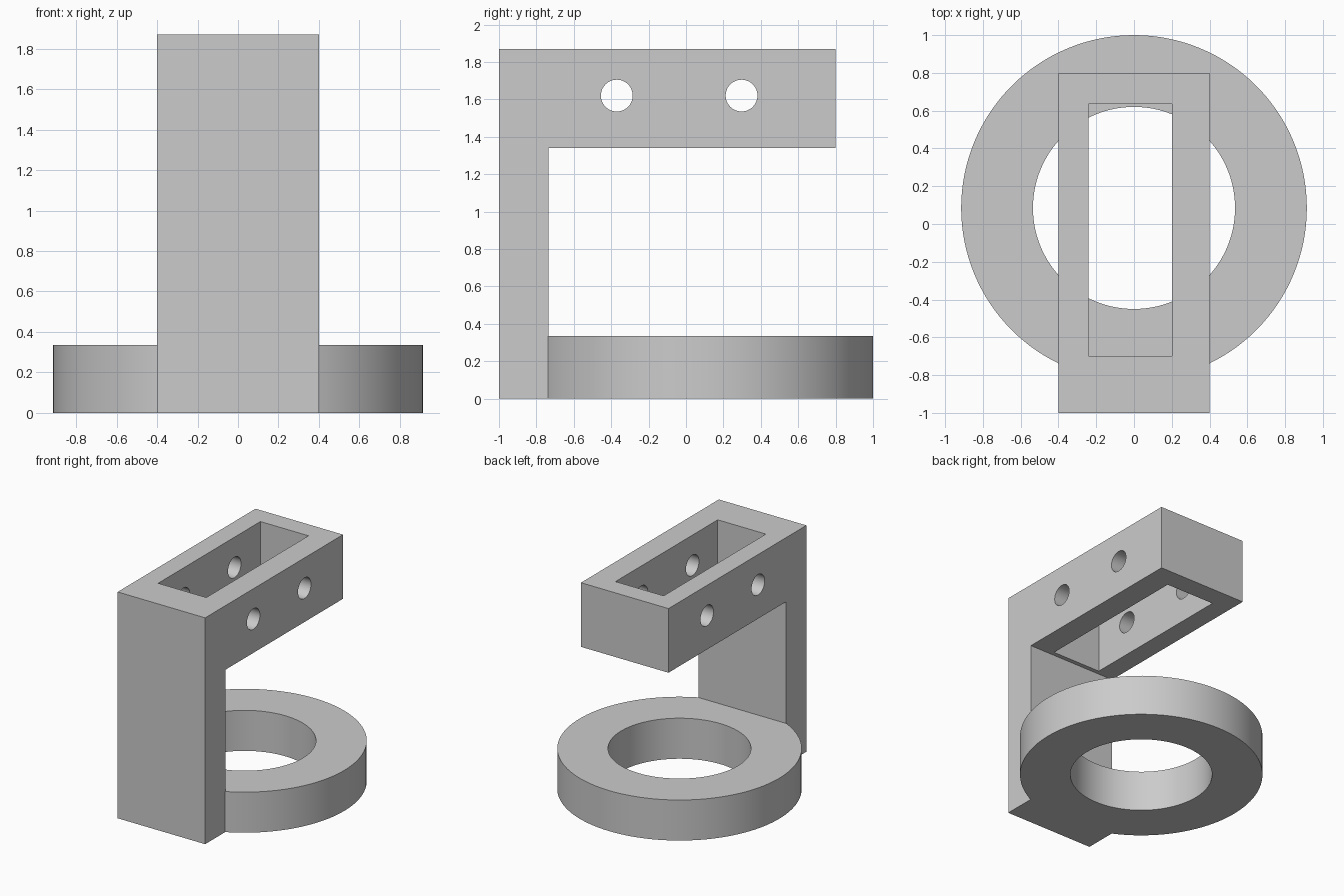
import bpy, bmesh, math
from mathutils import Matrix

cube = bpy.data.objects.get("Cube")
if cube:
    bpy.data.objects.remove(cube, do_unlink=True)

grey = bpy.data.materials.new("light grey")
grey.use_nodes = True
grey.diffuse_color = (0.6, 0.6, 0.6, 1)
grey.node_tree.nodes["Principled BSDF"].inputs["Base Color"].default_value = (0.6, 0.6, 0.6, 1)


def make_object(name, bm):
    bmesh.ops.recalc_face_normals(bm, faces=bm.faces)
    mesh = bpy.data.meshes.new(name)
    bm.to_mesh(mesh)
    bm.free()
    mesh.materials.append(grey)
    obj = bpy.data.objects.new(name, mesh)
    bpy.context.collection.objects.link(obj)
    return obj


def prism(name, outline, x0, x1):
    """Extrude a (y, z) outline from x0 to x1."""
    bm = bmesh.new()
    face = bm.faces.new([bm.verts.new((x0, y, z)) for y, z in outline])
    side = bmesh.ops.extrude_face_region(bm, geom=[face])["geom"]
    bmesh.ops.translate(bm, vec=(x1 - x0, 0, 0),
                        verts=[v for v in side if isinstance(v, bmesh.types.BMVert)])
    return make_object(name, bm)


def cylinder(name, radius, depth, matrix, sides):
    bm = bmesh.new()
    bmesh.ops.create_cone(bm, cap_ends=True, segments=sides, radius1=radius,
                          radius2=radius, depth=depth, matrix=matrix)
    return make_object(name, bm)


def combine(target, other, operation):
    """Apply a boolean and remove the helper object."""
    mod = target.modifiers.new(operation.title(), 'BOOLEAN')
    mod.operation, mod.solver, mod.object = operation, 'EXACT', other
    bpy.context.view_layer.objects.active = target
    bpy.ops.object.modifier_apply(modifier=mod.name)
    bpy.data.objects.remove(other, do_unlink=True)


# Upright post and top arm as one bent profile
front, post_back, arm_back = -1.0, -0.735, 0.8
top, arm_bottom = 1.87, 1.34
bracket = prism("bracket", [(front, 0), (post_back, 0), (post_back, arm_bottom),
                            (arm_back, arm_bottom), (arm_back, top), (front, top)], -0.4, 0.4)

# Base ring joined to the post, with its round opening
ring_y, ring_height = 0.085, 0.335
centre = Matrix.Translation((0, ring_y, ring_height / 2))
combine(bracket, cylinder("ring", 0.915, ring_height, centre, 128), 'UNION')
combine(bracket, cylinder("ring_opening", 0.535, ring_height + 0.2, centre, 128), 'DIFFERENCE')

# Slot down through the arm, slightly off centre
slot = prism("slot", [(-0.7, 1.2), (0.635, 1.2), (0.635, 2), (-0.7, 2)], -0.24, 0.2)
combine(bracket, slot, 'DIFFERENCE')

# Two cross holes through both arm walls
for y in (-0.37, 0.297):
    place = Matrix.Translation((0, y, 1.62)) @ Matrix.Rotation(math.pi / 2, 4, 'Y')
    combine(bracket, cylinder("cross_hole", 0.085, 1.2, place, 48), 'DIFFERENCE')

# Smooth the round walls, keep the edges sharp
bpy.ops.object.select_all(action='DESELECT')
bracket.select_set(True)
bpy.context.view_layer.objects.active = bracket
bpy.ops.object.shade_smooth_by_angle(angle=math.radians(30))
